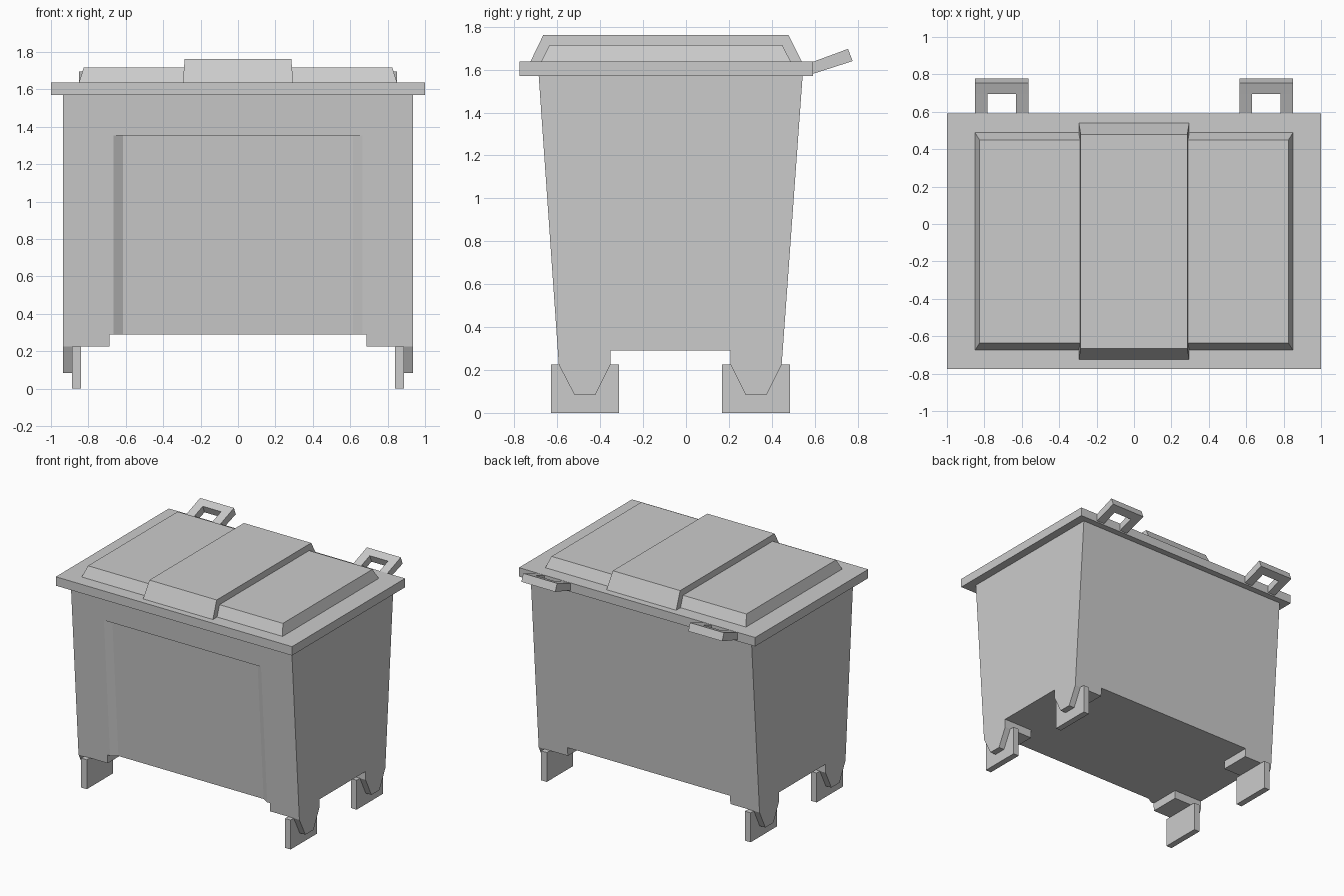
import bpy, bmesh

if "Cube" in bpy.data.objects:
    bpy.data.objects.remove(bpy.data.objects["Cube"])


def loft(name, a, b):
    """Solid between two matching rings of points."""
    bm = bmesh.new()
    va = [bm.verts.new(p) for p in a]
    vb = [bm.verts.new(p) for p in b]
    n = len(va)
    bm.faces.new(va)
    bm.faces.new(vb)
    for i in range(n):
        j = (i + 1) % n
        bm.faces.new((va[i], va[j], vb[j], vb[i]))
    bmesh.ops.recalc_face_normals(bm, faces=bm.faces)
    me = bpy.data.meshes.new(name)
    bm.to_mesh(me)
    bm.free()
    ob = bpy.data.objects.new(name, me)
    bpy.context.collection.objects.link(ob)
    return ob


def prism_x(name, x0, x1, prof):
    """Side profile of (y, z) points swept along x."""
    return loft(name, [(x0, y, z) for y, z in prof], [(x1, y, z) for y, z in prof])


def rect(x0, x1, y0, y1, z):
    return [(x0, y0, z), (x1, y0, z), (x1, y1, z), (x0, y1, z)]


def front_y(z):
    return -0.593 - (z - 0.225) * 0.0695


def back_y(z):
    return 0.446 + (z - 0.225) * 0.0725


W = 0.935

# Tapered container
body = prism_x("container_body", -W, W, [(front_y(0.29), 0.29), (back_y(0.29), 0.29),
                                         (back_y(1.57), 1.57), (front_y(1.57), 1.57)])

# Shallow recess in the front wall
def recess_ring(z, d=0.03):
    y = front_y(z)
    return [(-0.715, y - d, z), (0.715, y - d, z), (0.615, y + d, z), (-0.615, y + d, z)]

cutter = loft("recess_cutter", recess_ring(0.2), recess_ring(1.355))
cutter.hide_render = True
cutter.hide_set(True)
mod = body.modifiers.new("front_recess", 'BOOLEAN')
mod.operation = 'DIFFERENCE'
mod.solver = 'EXACT'
mod.object = cutter

# Rim and lid panels
loft("rim", rect(-1, 1, -0.775, 0.592, 1.57), rect(-1, 1, -0.775, 0.592, 1.638))
loft("lid_centre", rect(-0.295, 0.295, -0.725, 0.54, 1.638),
     rect(-0.285, 0.285, -0.665, 0.478, 1.762))
loft("lid_sides", rect(-0.85, 0.85, -0.675, 0.488, 1.638),
     rect(-0.825, 0.825, -0.636, 0.448, 1.716))

# Corner feet: block under the floor, outer bracket and standing plate
feet = {"front": (front_y(0.225), front_y(0.29), -0.352, (-0.52, -0.423), (-0.63, -0.313)),
        "back": (back_y(0.225), back_y(0.29), 0.208, (0.376, 0.278), (0.168, 0.485))}
for s, side in ((-1, "left"), (1, "right")):
    for end, (lo, hi, inner, tip, plate) in feet.items():
        tag = end + "_" + side
        prism_x("corner_block_" + tag, s * 0.688, s * W,
                [(lo, 0.225), (inner, 0.225), (inner, 0.29), (hi, 0.29)])
        prism_x("foot_bracket_" + tag, s * 0.887, s * W,
                [(lo, 0.225), (tip[0], 0.084), (tip[1], 0.084), (inner, 0.225)])
        prism_x("foot_plate_" + tag, s * 0.839, s * 0.887,
                [(plate[0], 0), (plate[1], 0), (plate[1], 0.225), (plate[0], 0.225)])

    # Tilted loop handle at the back
    arm = [(0.59, 1.58), (0.715, 1.62), (0.694, 1.674), (0.59, 1.636)]
    bar = [(0.715, 1.62), (0.777, 1.64), (0.755, 1.697), (0.694, 1.674)]
    prism_x("handle_inner_arm_" + side, s * 0.563, s * 0.63, arm)
    prism_x("handle_outer_arm_" + side, s * 0.784, s * 0.85, arm)
    prism_x("handle_bar_" + side, s * 0.563, s * 0.85, bar)
